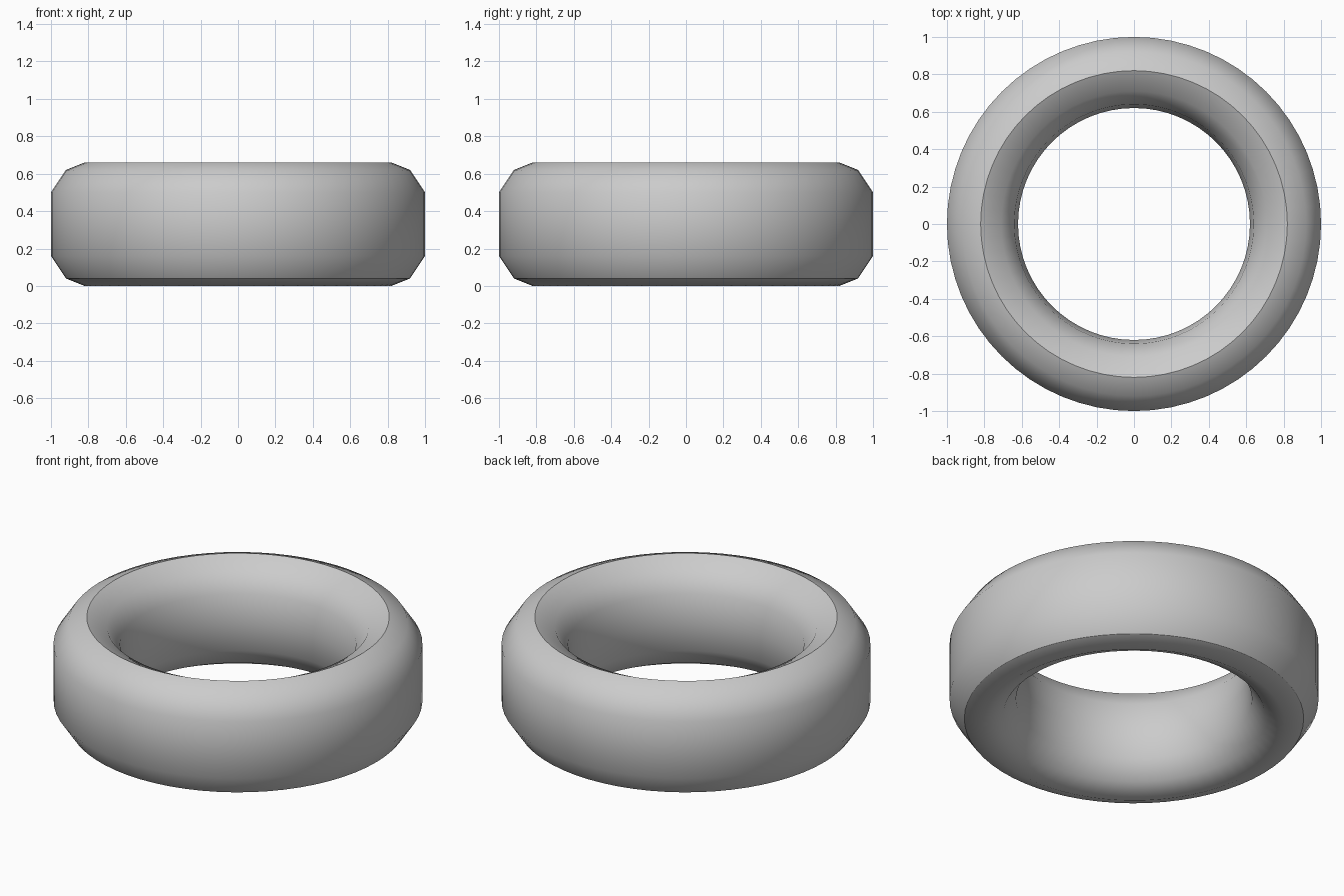
import bpy
import bmesh
import math

SEGMENTS = 64
HEIGHT = 0.66

# Remove the default cube
cube = bpy.data.objects.get("Cube")
if cube:
    bpy.data.objects.remove(cube, do_unlink=True)

# Single grey material
grey = bpy.data.materials.new("grey")
grey.use_nodes = True
colour = (0.6, 0.6, 0.6, 1)
grey.diffuse_color = colour
grey.node_tree.nodes["Principled BSDF"].inputs["Base Color"].default_value = colour

# Upper half of the cross-section (radius, z), from outer wall to inner wall
upper = [(1, 0.5), (0.92, 0.62), (0.82, HEIGHT), (0.71, 0.605), (0.64, 0.5)]
lower = [(r, HEIGHT - z) for r, z in reversed(upper)]
profile = upper + [(0.62, HEIGHT / 2)] + lower

# Revolve the closed cross-section
bm = bmesh.new()
rings = []
for r, z in profile:
    ring = []
    for i in range(SEGMENTS):
        a = math.tau * i / SEGMENTS
        ring.append(bm.verts.new((r * math.cos(a), r * math.sin(a), z)))
    rings.append(ring)
for k, ring in enumerate(rings):
    following = rings[(k + 1) % len(rings)]
    for i in range(SEGMENTS):
        j = (i + 1) % SEGMENTS
        bm.faces.new((ring[i], ring[j], following[j], following[i]))
bmesh.ops.recalc_face_normals(bm, faces=bm.faces)

# Smooth surface, with creases at the top rim and the lower outer edge
for face in bm.faces:
    face.smooth = True
for ring in (rings[2], rings[-2]):
    for i in range(SEGMENTS):
        edge = bm.edges.get((ring[i], ring[(i + 1) % SEGMENTS]))
        edge.smooth = False

mesh = bpy.data.meshes.new("ring_body")
bm.to_mesh(mesh)
bm.free()
mesh.materials.append(grey)
body = bpy.data.objects.new("ring_body", mesh)
bpy.context.collection.objects.link(body)
